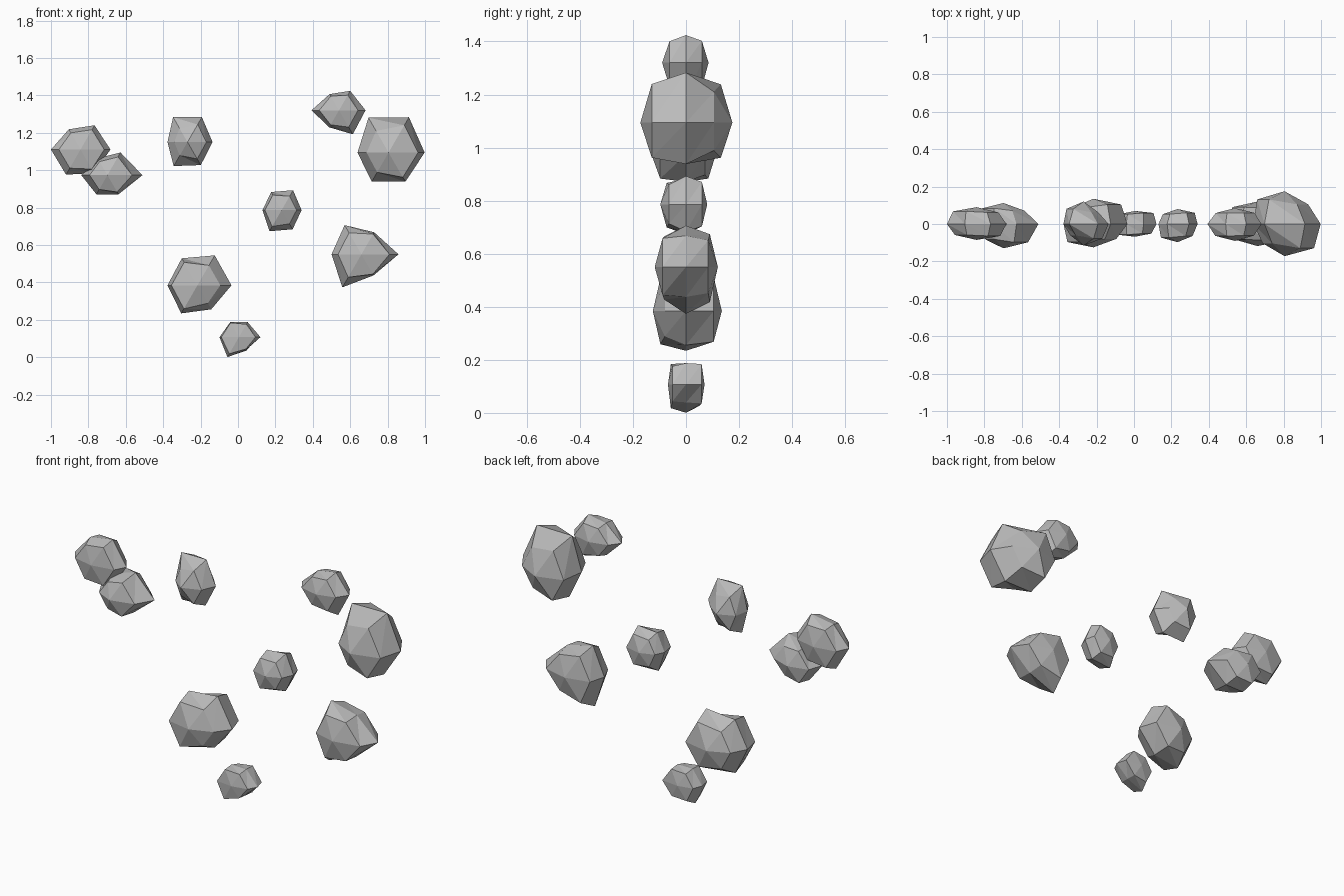
import bpy, bmesh, math

stone = bpy.data.materials.new("grey_stone")
stone.diffuse_color = (0.5, 0.5, 0.5, 1)

# Each rock: centre x, centre z, front depth, back depth, bulge on the two
# diagonals seen from above, six rim radii (every 60 degrees)
ROCKS = [
    (-0.842, 1.110, 0.085, 0.090, 0.92, 1.00, (0.160, 0.150, 0.125, 0.158, 0.155, 0.145)),
    (-0.698, 0.973, 0.130, 0.112, 0.85, 1.00, (0.187, 0.140, 0.105, 0.140, 0.118, 0.118)),
    (-0.270, 1.150, 0.115, 0.120, 0.70, 0.90, (0.134, 0.154, 0.154, 0.107, 0.148, 0.142)),
    (0.540, 1.320, 0.090, 0.085, 0.94, 0.92, (0.142, 0.120, 0.100, 0.147, 0.105, 0.148)),
    (0.805, 1.094, 0.172, 0.175, 0.80, 1.00, (0.193, 0.218, 0.215, 0.166, 0.180, 0.180)),
    (0.233, 0.786, 0.097, 0.080, 1.00, 0.88, (0.107, 0.123, 0.112, 0.102, 0.130, 0.118)),
    (-0.217, 0.384, 0.125, 0.135, 1.03, 0.85, (0.182, 0.185, 0.167, 0.160, 0.173, 0.148)),
    (0.660, 0.550, 0.118, 0.120, 0.93, 1.00, (0.198, 0.136, 0.180, 0.160, 0.204, 0.130)),
    (0.005, 0.107, 0.068, 0.070, 1.12, 1.00, (0.115, 0.093, 0.093, 0.104, 0.123, 0.078)),
]


def ring(bm, cx, cz, y, radii, d1=1.0, d2=1.0):
    """Six points around the front-to-back axis, scaled per diagonal."""
    verts = []
    for i, r in enumerate(radii):
        a = i * math.pi / 3
        s = d1 if math.cos(a) * y > 0 else d2
        verts.append(bm.verts.new((cx + s * r * math.cos(a), s * y,
                                   cz + s * r * math.sin(a))))
    return verts


def rock(name, cx, cz, front, back, d1, d2, radii):
    bm = bmesh.new()
    mean = sum(radii) / 6
    inner = [0.41 * (r + mean) for r in radii]
    # six-sided faceted ball: pole, ring, rim, ring, pole
    tip_f = bm.verts.new((cx, -front, cz))
    tip_b = bm.verts.new((cx, back, cz))
    rings = [ring(bm, cx, cz, -0.75 * front, inner, d1, d2),
             ring(bm, cx, cz, 0, radii),
             ring(bm, cx, cz, 0.75 * back, inner, d1, d2)]
    for i in range(6):
        j = (i + 1) % 6
        bm.faces.new((tip_f, rings[0][i], rings[0][j]))
        bm.faces.new((tip_b, rings[2][j], rings[2][i]))
        for a, b in zip(rings, rings[1:]):
            bm.faces.new((a[i], b[i], b[j]))
            bm.faces.new((a[i], b[j], a[j]))
    bmesh.ops.recalc_face_normals(bm, faces=bm.faces)
    mesh = bpy.data.meshes.new(name)
    bm.to_mesh(mesh)
    bm.free()
    mesh.materials.append(stone)
    bpy.context.collection.objects.link(bpy.data.objects.new(name, mesh))


# Floating group of rocks
for n, spec in enumerate(ROCKS, 1):
    rock(f"rock_{n}", *spec)
